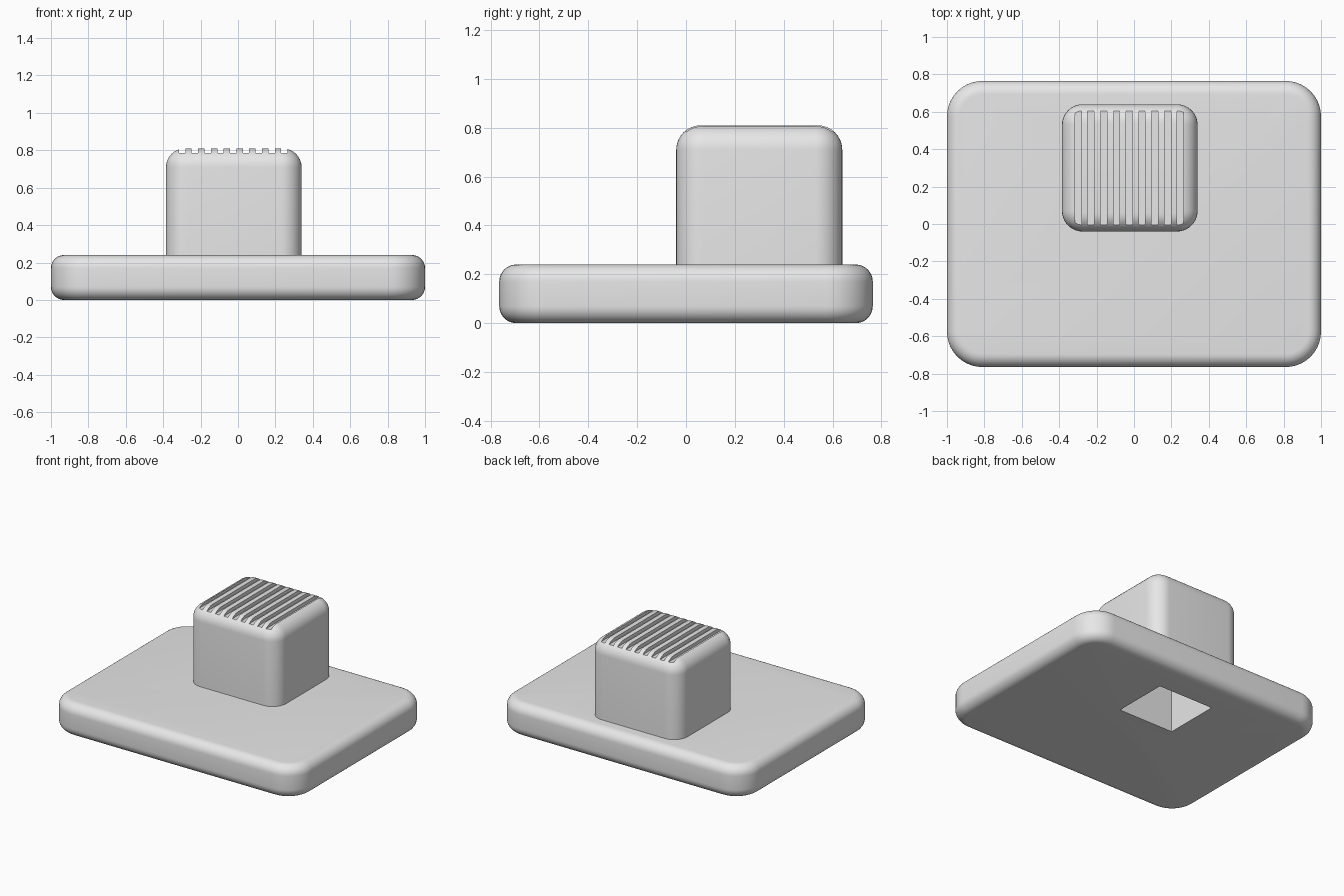
import bpy
import bmesh
import math
from mathutils import Matrix, Vector

old = bpy.data.objects.get("Cube")
if old:
    bpy.data.objects.remove(old, do_unlink=True)

grey = bpy.data.materials.new("light_grey")
grey.use_nodes = True
colour = (0.8, 0.8, 0.8, 1)
grey.diffuse_color = colour
grey.node_tree.nodes["Principled BSDF"].inputs["Base Color"].default_value = colour


def add_box(bm, low, high):
    low, high = Vector(low), Vector(high)
    size = Matrix.Diagonal((high - low).to_4d())
    bmesh.ops.create_cube(bm, size=1, matrix=Matrix.Translation((low + high) / 2) @ size)


def finish(bm, name):
    bmesh.ops.recalc_face_normals(bm, faces=bm.faces)
    mesh = bpy.data.meshes.new(name)
    bm.to_mesh(mesh)
    bm.free()
    mesh.materials.append(grey)
    obj = bpy.data.objects.new(name, mesh)
    bpy.context.collection.objects.link(obj)
    return obj


def rounded_box(name, low, high, corner, rim, levels):
    """Box with rounded upright corners, then rounded rims at the given heights."""
    bm = bmesh.new()
    add_box(bm, low, high)
    upright = [e for e in bm.edges if abs(e.verts[0].co.z - e.verts[1].co.z) > 0.01]
    bmesh.ops.bevel(bm, geom=upright, offset=corner, segments=10, profile=0.5,
                    affect='EDGES')
    rims = [e for e in bm.edges
            if any(all(abs(v.co.z - z) < 1e-4 for v in e.verts) for z in levels)]
    bmesh.ops.bevel(bm, geom=rims, offset=rim, segments=8, profile=0.5,
                    affect='EDGES')
    return finish(bm, name)


def cutter_object(name, boxes):
    bm = bmesh.new()
    for low, high in boxes:
        add_box(bm, low, high)
    obj = finish(bm, name)
    obj.hide_render = True
    return obj


def cut(obj, cutter):
    mod = obj.modifiers.new(cutter.name, 'BOOLEAN')
    mod.operation = 'DIFFERENCE'
    mod.solver = 'EXACT'
    mod.object = cutter
    bpy.context.view_layer.objects.active = obj
    bpy.ops.object.modifier_apply(modifier=mod.name)


# Main parts
base = rounded_box("base_plate", (-1, -0.765, 0), (1, 0.765, 0.24), 0.19, 0.07, (0, 0.24))
block = rounded_box("block", (-0.385, -0.04, 0.24), (0.34, 0.64, 0.81), 0.11, 0.1, (0.81,))

# Square socket open at the underside
socket = cutter_object("socket_cutter", [((-0.245, 0.095, -0.1), (0.2, 0.505, 0.67))])

# Nine grooves running front to back over the block
pitch, width = 0.0684, 0.034
grooves = cutter_object("groove_cutter", [
    ((-0.316 + i * pitch, -0.2, 0.785), (-0.316 + i * pitch + width, 0.8, 0.9))
    for i in range(9)])

cut(base, socket)
cut(block, socket)
cut(block, grooves)
for helper in (socket, grooves):
    bpy.data.objects.remove(helper, do_unlink=True)

# Smooth the fillets, keep cut edges crisp
bpy.ops.object.select_all(action='DESELECT')
for obj in (base, block):
    obj.select_set(True)
bpy.context.view_layer.objects.active = base
bpy.ops.object.shade_smooth_by_angle(angle=math.radians(30))
